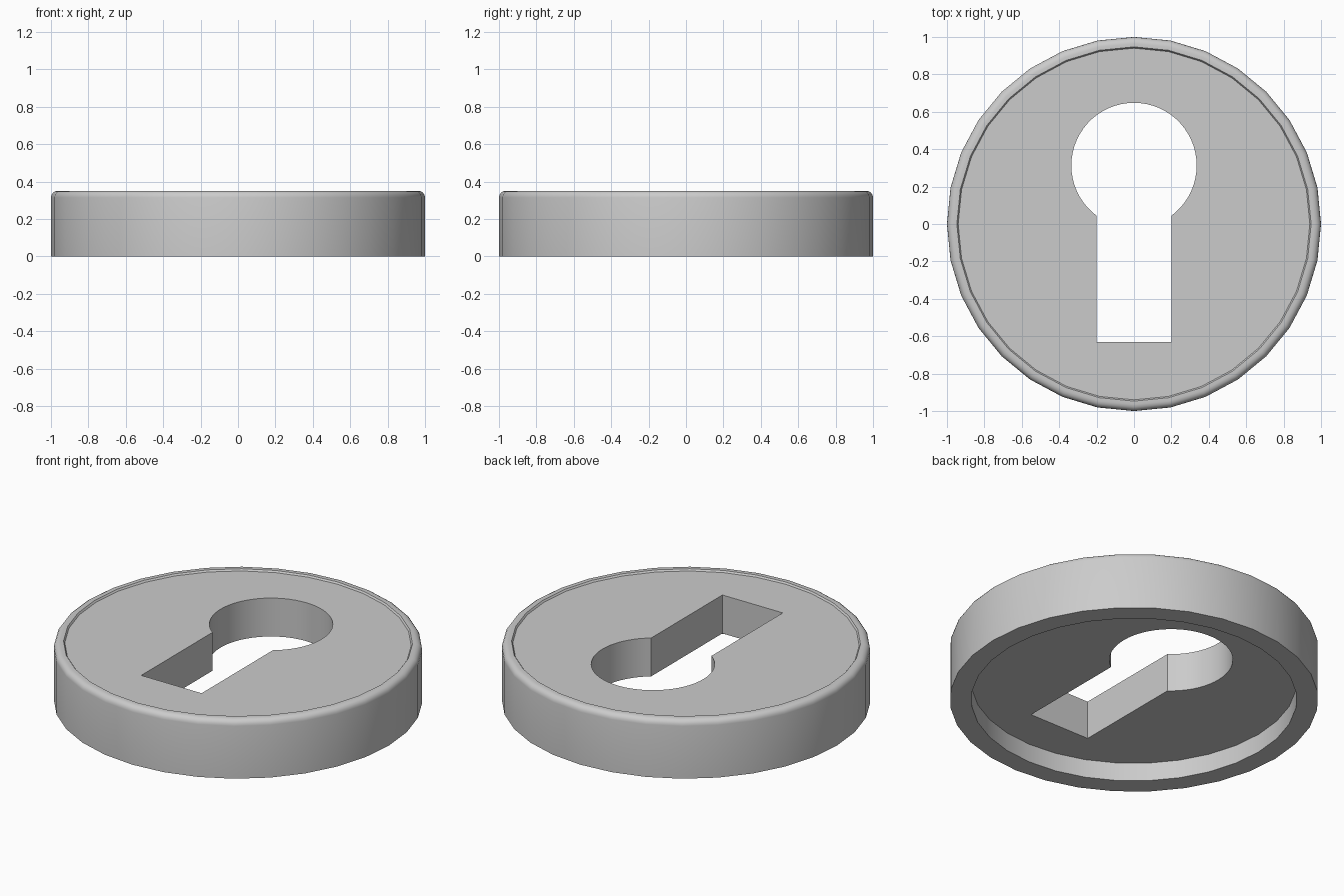
import bpy, bmesh
from math import sin, cos, pi, sqrt, asin, radians

if "Cube" in bpy.data.objects:
    bpy.data.objects.remove(bpy.data.objects["Cube"])

SIDES = 32


def new_object(name, bm):
    bmesh.ops.recalc_face_normals(bm, faces=bm.faces)
    mesh = bpy.data.meshes.new(name)
    bm.to_mesh(mesh)
    bm.free()
    obj = bpy.data.objects.new(name, mesh)
    bpy.context.collection.objects.link(obj)
    return obj


def stack_rings(name, rings):
    """Bridge successive loops of points and cap both ends."""
    bm = bmesh.new()
    loops = [[bm.verts.new(p) for p in ring] for ring in rings]
    n = len(loops[0])
    for a, b in zip(loops, loops[1:]):
        for i in range(n):
            j = (i + 1) % n
            bm.faces.new((a[i], a[j], b[j], b[i]))
    bm.faces.new(loops[0])
    bm.faces.new(loops[-1])
    return new_object(name, bm)


# Disc profile (radius, z): underside recess, outer wall, rounded rim, sunken top face
R = 0.035
profile = [(0.883, 0.11), (0.883, 0.0), (1.0, 0.0)]
profile += [(1 - R + R * cos(t), 0.35 - R + R * sin(t)) for t in [k * pi / 8 for k in range(5)]]
profile += [(0.947, 0.35), (0.94, 0.34)]
disc = stack_rings("escutcheon_disc", [
    [(r * cos(2 * pi * i / SIDES), r * sin(2 * pi * i / SIDES), z) for i in range(SIDES)]
    for r, z in profile])

# Keyhole outline: round head running into a straight slot
HEAD_R, HEAD_Y, HALF_W, SLOT_END = 0.335, 0.313, 0.2, -0.63
start = -pi / 2 + asin(HALF_W / HEAD_R)
sweep = pi - 2 * start
outline = [(HEAD_R * cos(start + sweep * k / 48), HEAD_Y + HEAD_R * sin(start + sweep * k / 48))
           for k in range(49)]
outline += [(-HALF_W, SLOT_END), (HALF_W, SLOT_END)]
cutter = stack_rings("keyhole_cutter", [[(x, y, z) for x, y in outline] for z in (-0.2, 0.6)])
cutter.hide_render = True

# Cut the keyhole, then drop the cutter
bpy.context.view_layer.objects.active = disc
disc.select_set(True)
cut = disc.modifiers.new("keyhole", 'BOOLEAN')
cut.operation = 'DIFFERENCE'
cut.solver = 'EXACT'
cut.object = cutter
bpy.ops.object.modifier_apply(modifier=cut.name)
bpy.data.objects.remove(cutter)

bpy.ops.object.shade_smooth_by_angle(angle=radians(30))
